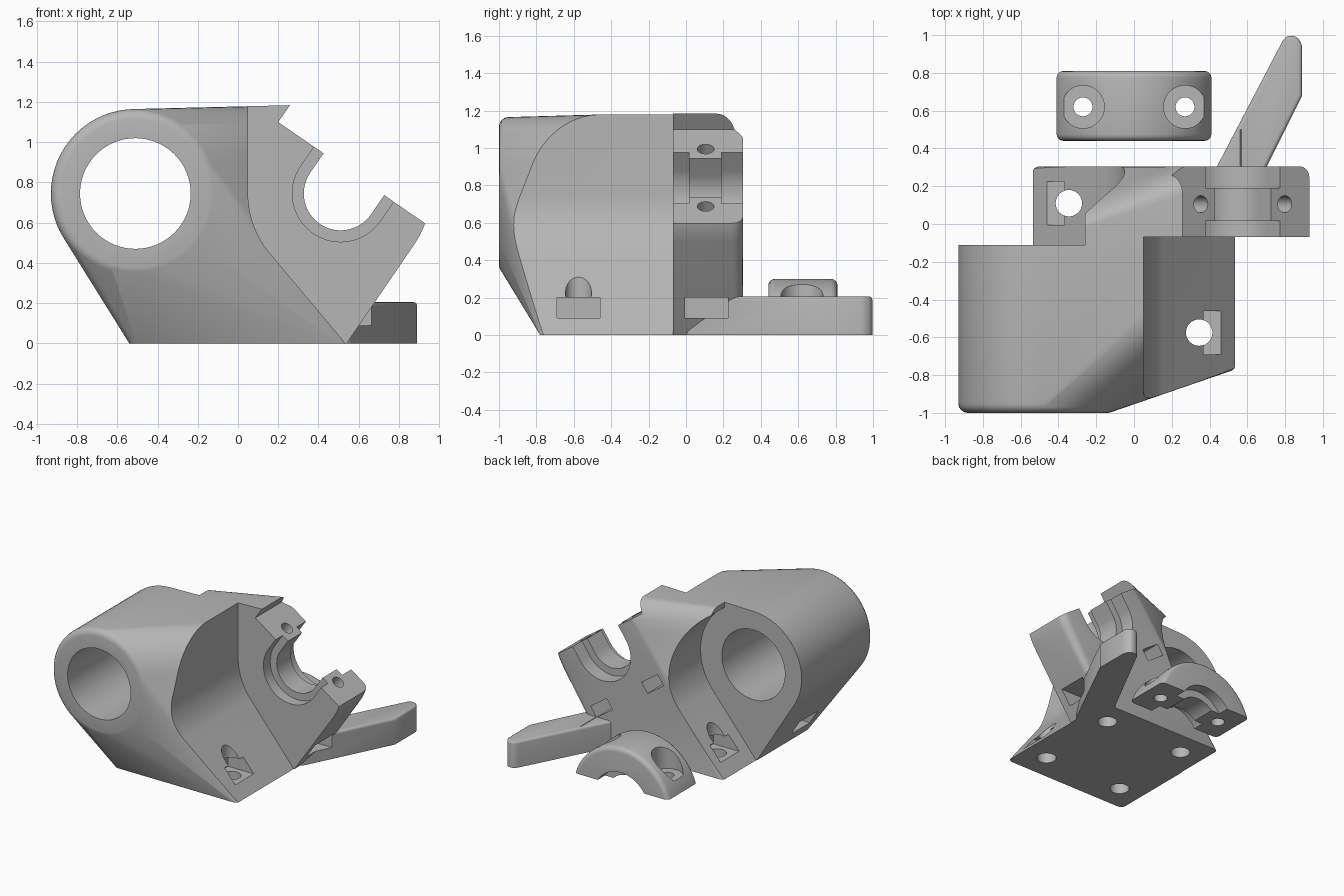
import bpy, bmesh
from math import sin, cos, pi, radians
from mathutils import Matrix, Vector

cube = bpy.data.objects.get("Cube")
if cube:
    bpy.data.objects.remove(cube)

mat = bpy.data.materials.new("grey_plastic")
mat.use_nodes = True
GREY = (0.47, 0.47, 0.47, 1)
mat.diffuse_color = GREY
mat.node_tree.nodes["Principled BSDF"].inputs["Base Color"].default_value = GREY

# Shared layout (x, z of the two axes)
BORE = (-0.51, 0.745)
CLAMP = (0.51, 0.745)
TILT = radians(34.6)
T = Vector((cos(TILT), -sin(TILT)))     # along the clamp split
N = Vector((sin(TILT), cos(TILT)))      # out of the clamp split

# Frames: local x, y, extrusion axis -> world columns
UP = Matrix.Identity(4)
FRONT = Matrix(((1, 0, 0, 0), (0, 0, 1, 0), (0, 1, 0, 0), (0, 0, 0, 1)))
SPLIT = Matrix(((T.x, 0, N.x, CLAMP[0]), (0, 1, 0, 0),
                (T.y, 0, N.y, CLAMP[1]), (0, 0, 0, 1)))


def arc(c, r, a0=0, a1=360, n=64):
    full = abs(a1 - a0) == 360
    return [(c[0] + r * cos(radians(a0 + (a1 - a0) * i / n)),
             c[1] + r * sin(radians(a0 + (a1 - a0) * i / n)))
            for i in range(n if full else n + 1)]


def rect(x0, y0, x1, y1):
    return [(x0, y0), (x1, y0), (x1, y1), (x0, y1)]


def finish(name, bm):
    bmesh.ops.recalc_face_normals(bm, faces=bm.faces)
    me = bpy.data.meshes.new(name)
    bm.to_mesh(me)
    bm.free()
    me.materials.append(mat)
    ob = bpy.data.objects.new(name, me)
    bpy.context.collection.objects.link(ob)
    return ob


def prism(name, pts, lo, hi, frame=UP, bevel=0, keep_flat=False):
    bm = bmesh.new()
    rings = [[bm.verts.new(frame @ Vector((u, v, w))) for u, v in pts] for w in (lo, hi)]
    bm.faces.new(rings[0])
    bm.faces.new(rings[1])
    for i in range(len(pts)):
        j = (i + 1) % len(pts)
        bm.faces.new((rings[0][i], rings[0][j], rings[1][j], rings[1][i]))
    bmesh.ops.recalc_face_normals(bm, faces=bm.faces)
    if bevel:
        edges = [e for e in bm.edges if e.calc_face_angle(0) > 0.5
                 and max(v.co.z for v in e.verts) > 0.01]
        bmesh.ops.bevel(bm, geom=edges, offset=bevel, segments=4, profile=0.5,
                        affect='EDGES', clamp_overlap=True)
    return finish(name, bm)


def apply_boolean(ob, tool, operation='DIFFERENCE'):
    mod = ob.modifiers.new("cut", 'BOOLEAN')
    mod.operation = operation
    mod.solver = 'EXACT'
    mod.object = tool
    bpy.context.view_layer.objects.active = ob
    bpy.ops.object.modifier_apply(modifier=mod.name)
    bpy.data.objects.remove(tool)


def smooth(ob):
    bpy.ops.object.select_all(action='DESELECT')
    ob.select_set(True)
    bpy.context.view_layer.objects.active = ob
    bpy.ops.object.shade_smooth_by_angle(angle=radians(28))


# Carriage body: rounded hull of bore cylinder, clamp cylinder and base plate
bm = bmesh.new()


def hull_ring(c, r, y):
    for x, z in arc(c, r):
        bm.verts.new((x, y, z))


def rounded_end(c, r, y, inward, fillet):
    for k in range(5):
        a = k * pi / 8
        hull_ring(c, r - fillet * (1 - sin(a)), y + inward * fillet * (1 - cos(a)))


rounded_end(BORE, 0.42, -1, 1, 0.05)
hull_ring(BORE, 0.42, -0.11)
hull_ring(CLAMP, 0.445, -0.07)
rounded_end(CLAMP, 0.445, 0.305, -1, 0.06)
for sx in (-1, 1):
    for cy in (-0.74, 0.265):
        for x, y in arc((sx * 0.5, cy), 0.04, n=16):
            bm.verts.new((x, y, 0))
res = bmesh.ops.convex_hull(bm, input=bm.verts)
bmesh.ops.delete(bm, geom=[v for v in bm.verts if not v.link_faces], context='VERTS')
bmesh.ops.dissolve_limit(bm, angle_limit=0.005, verts=bm.verts, edges=bm.edges)
body = finish("carriage_body", bm)

# Pocket in front of the clamp
wall = arc(CLAMP, 0.46, 180, 219.5, 20)
cut = [(0.05, 1.6)] + wall + [(0.535, 0), (0.70, -0.2), (1.6, -0.2), (1.6, 1.6)]
apply_boolean(body, prism("front_pocket", cut, -1.6, -0.07, FRONT))

# Pocket behind the bore
wall = arc(BORE, 0.46, 57, -39.5, 40)
cut = [(-0.26, 1.6)] + wall + [(-0.535, 0), (-0.70, -0.2), (-1.6, -0.2), (-1.6, 1.6)]
apply_boolean(body, prism("rear_pocket", cut, -0.11, 1.6, FRONT))

# Belt lever on the rear corner
lever = [(0.28, 0), (0.55, 0), (0.89, 0.68), (0.89, 0.95),
         (0.865, 0.99), (0.83, 1.0), (0.795, 0.985)]
apply_boolean(body, prism("lever", lever, 0, 0.205, UP, 0.025), 'UNION')

# Bore
apply_boolean(body, prism("bore", arc(BORE, 0.275), -1.6, -0.08, FRONT))

# Clamp split, leaving the upper tongue
corner = Vector((0.2, 1.1))
cut = [corner, corner + 1.5 * T, corner + 1.5 * T + N, corner + N]
apply_boolean(body, prism("split", cut, -0.3, 0.45, FRONT))


# Stepped seat: wide at both ends, narrow in the middle
def seat(r, lo, hi):
    a = -math_tilt
    up = [Vector(CLAMP) + 0.4 * N + s * r * T for s in (1, -1)]
    pts = arc(CLAMP, r, a, a - 180, 40) + [up[1], up[0]]
    apply_boolean(body, prism("seat", pts, lo, hi, FRONT))


math_tilt = 34.6
seat(0.183, -0.3, 0.45)
seat(0.24, -0.3, 0.015)
seat(0.24, 0.19, 0.45)

# Clamp screws and their nut slots in the rear face
for u in (-0.27, 0.27):
    apply_boolean(body, prism("screw", arc((u, 0.105), 0.045, n=32), -0.5, 0.4, SPLIT))
    p = [SPLIT @ Vector((u + a, 0, -0.37 + b))
         for a, b in rect(-0.085, -0.045, 0.085, 0.045)]
    apply_boolean(body, prism("nut_slot", [(v.x, v.z) for v in p], 0.01, 0.5, FRONT))

# Base screw holes with nut slots opening sideways
for sx in (-1, 1):
    for y in (-0.575, 0.11):
        x = sx * 0.345
        apply_boolean(body, prism("screw", arc((x, y), 0.07, n=32), -0.1, 0.4))
        x0, x1 = sorted((x - sx * 0.11, sx * 1.2))
        apply_boolean(body, prism("nut_slot", rect(x0, y - 0.115, x1, y + 0.115), 0.09, 0.2))
smooth(body)

# Loose clamp cap lying behind the body
MID = (0, -0.13)
cap_arc = [p for p in arc(MID, 0.43, 17.6, 162.4, 48)]
cap = prism("clamp_cap", cap_arc, 0.44, 0.81, FRONT, 0.035)
apply_boolean(cap, prism("seat", arc(MID, 0.183), 0.3, 1, FRONT))
for lo, hi in ((0.3, 0.53), (0.72, 1)):
    apply_boolean(cap, prism("seat", arc(MID, 0.24), lo, hi, FRONT))
for x in (-0.27, 0.27):
    apply_boolean(cap, prism("screw", arc((x, 0.62), 0.05, n=32), -0.1, 0.5))
    apply_boolean(cap, prism("counterbore", arc((x, 0.62), 0.113, n=48), 0.09, 0.5))
smooth(cap)
